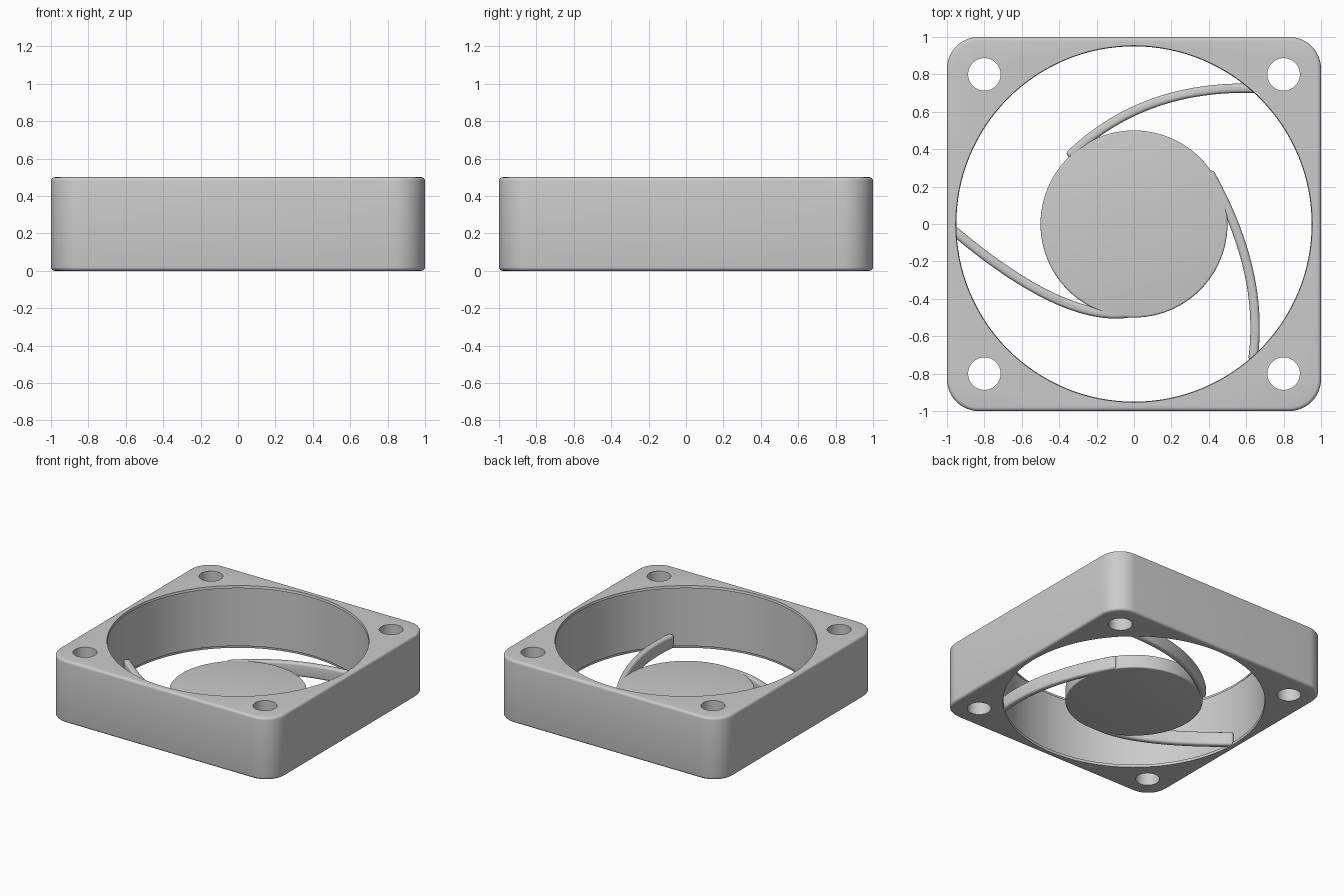
import bpy, bmesh, math
from mathutils import Vector

if "Cube" in bpy.data.objects:
    bpy.data.objects.remove(bpy.data.objects["Cube"])

HEIGHT, FILLET = 0.5, 0.02

grey = bpy.data.materials.new("light_grey")
grey.use_nodes = True
colour = (0.6, 0.6, 0.6, 1)
grey.diffuse_color = colour
grey.node_tree.nodes["Principled BSDF"].inputs["Base Color"].default_value = colour


def add_object(name, bm):
    bmesh.ops.recalc_face_normals(bm, faces=bm.faces)
    mesh = bpy.data.meshes.new(name)
    bm.to_mesh(mesh)
    bm.free()
    mesh.materials.append(grey)
    obj = bpy.data.objects.new(name, mesh)
    bpy.context.collection.objects.link(obj)
    return obj


def smooth(obj):
    bpy.ops.object.select_all(action="DESELECT")
    obj.select_set(True)
    bpy.context.view_layer.objects.active = obj
    bpy.ops.object.shade_smooth_by_angle(angle=math.radians(35))


def prism(name, outline, bottom, top):
    """Extrude a flat outline upward into a solid."""
    bm = bmesh.new()
    face = bm.faces.new([bm.verts.new((x, y, bottom)) for x, y in outline])
    extruded = bmesh.ops.extrude_face_region(bm, geom=[face], use_keep_orig=True)
    verts = [g for g in extruded["geom"] if isinstance(g, bmesh.types.BMVert)]
    bmesh.ops.translate(bm, verts=verts, vec=(0, 0, top - bottom))
    return add_object(name, bm)


def lathe(name, profile, segments):
    """Turn a (radius, height) profile about z and cap both ends."""
    bm = bmesh.new()
    rings = []
    for r, z in profile:
        angles = [math.tau * i / segments for i in range(segments)]
        rings.append([bm.verts.new((r * math.cos(a), r * math.sin(a), z)) for a in angles])
    for low, high in zip(rings, rings[1:]):
        for i in range(segments):
            j = (i + 1) % segments
            bm.faces.new((low[i], low[j], high[j], high[i]))
    bm.faces.new(rings[0])
    bm.faces.new(rings[-1])
    return add_object(name, bm)


def add_bevel(obj, width):
    mod = obj.modifiers.new("rounded_edges", "BEVEL")
    mod.width, mod.segments = width, 4
    mod.limit_method, mod.angle_limit = "ANGLE", math.radians(45)


def bake(obj):
    """Replace the mesh by its modified result."""
    depsgraph = bpy.context.evaluated_depsgraph_get()
    mesh = bpy.data.meshes.new_from_object(obj.evaluated_get(depsgraph))
    obj.modifiers.clear()
    obj.data = mesh


# Square housing with rounded corners
corner = 0.17
outline = []
for quarter in range(4):
    mid = math.radians(45 + 90 * quarter)
    cx = math.copysign(1 - corner, math.cos(mid))
    cy = math.copysign(1 - corner, math.sin(mid))
    for i in range(13):
        a = math.radians(90 * quarter + 7.5 * i)
        outline.append((cx + corner * math.cos(a), cy + corner * math.sin(a)))
housing = prism("housing", outline, 0, HEIGHT)
add_bevel(housing, FILLET)

# Central duct cutter, flared at both rims for a rounded lip
bore = 0.95
lip = [(bore + FILLET * (1 - math.cos(a)), FILLET * (1 - math.sin(a)))
       for a in [math.radians(90 - 22.5 * i) for i in range(5)]]
lip.append((bore + FILLET, -0.1))
profile = lip[::-1] + [(r, HEIGHT - z) for r, z in lip]
cutters = [lathe("duct_cutter", profile, 128)]

# Screw hole cutters
for sx in (-1, 1):
    for sy in (-1, 1):
        cutter = lathe("screw_hole_cutter", [(0.087, -0.1), (0.087, 0.6)], 40)
        cutter.location = (0.8 * sx, 0.8 * sy, 0)
        cutters.append(cutter)

for cutter in cutters:
    cutter.hide_render = True
    mod = housing.modifiers.new("cut", "BOOLEAN")
    mod.operation, mod.solver, mod.object = "DIFFERENCE", "EXACT", cutter
bake(housing)
for cutter in cutters:
    bpy.data.objects.remove(cutter)
smooth(housing)

# Motor hub disc
hub_top = 0.11
hub = lathe("hub", [(0.5, 0), (0.5, hub_top)], 96)
add_bevel(hub, 0.01)
bake(hub)
smooth(hub)


# Curved struts from the hub to the duct wall
def strut(name, start, middle, end, width=0.05, steps=24):
    start, middle, end = Vector(start), Vector(middle), Vector(end)
    control = 2 * middle - (start + end) / 2
    left, right = [], []
    for i in range(steps + 1):
        t = i / steps
        p = (1 - t) ** 2 * start + 2 * t * (1 - t) * control + t * t * end
        d = ((1 - t) * (control - start) + t * (end - control)).normalized()
        side = Vector((-d.y, d.x)) * width / 2
        left.append(p + side)
        right.append(p - side)
    obj = prism(name, left + right[::-1], 0, hub_top)
    add_bevel(obj, 0.018)
    bake(obj)
    smooth(obj)


strut("back_strut", (-0.35, 0.36), (0.1, 0.645), (0.66, 0.725))
strut("left_strut", (0.4, 0.28), (0.61, -0.24), (0.635, -0.73))
strut("right_strut", (0, -0.47), (-0.42, -0.4), (-0.97, -0.03))
